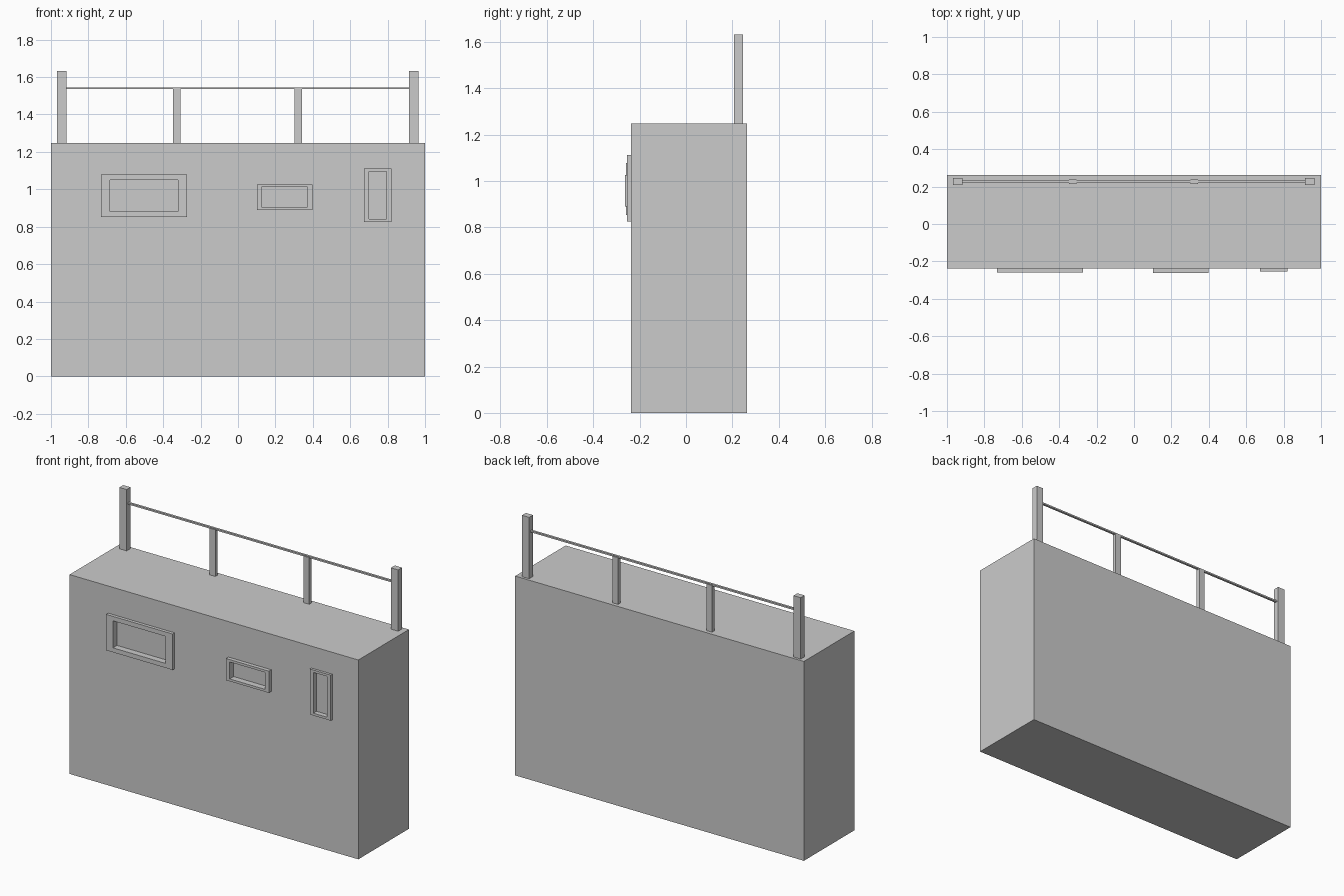
import bpy

if "Cube" in bpy.data.objects:
    bpy.data.objects.remove(bpy.data.objects["Cube"])

FRONT, BACK, TOP = -0.238, 0.262, 1.248


def box(name, x0, x1, y0, y1, z0, z1):
    bpy.ops.mesh.primitive_cube_add(
        size=1, location=((x0 + x1) / 2, (y0 + y1) / 2, (z0 + z1) / 2))
    ob = bpy.context.object
    ob.name = name
    ob.scale = (x1 - x0, y1 - y0, z1 - z0)
    bpy.ops.object.transform_apply(location=False, rotation=False, scale=True)
    return ob


def cut(ob, cutter):
    m = ob.modifiers.new("opening", 'BOOLEAN')
    m.operation = 'DIFFERENCE'
    m.solver = 'EXACT'
    m.object = cutter


# Main block
body = box("main_block", -1, 1, FRONT, BACK, 0, TOP)

# Raised frames with recessed panels: x0, x1, z0, z1, border x, border z, depth, recess
frames = {
    "wide_frame": (-0.733, -0.272, 0.853, 1.078, 0.048, 0.028, 0.02, 0.02),
    "small_frame": (0.101, 0.397, 0.890, 1.026, 0.025, 0.015, 0.024, 0.015),
    "tall_frame": (0.675, 0.820, 0.826, 1.111, 0.025, 0.015, 0.016, 0.015),
}
for name, (x0, x1, z0, z1, bx, bz, depth, recess) in frames.items():
    frame = box(name, x0, x1, FRONT - depth, FRONT, z0, z1)
    cutter = box(name + "_cutter", x0 + bx, x1 - bx, FRONT - 0.1,
                 FRONT + recess, z0 + bz, z1 - bz)
    cutter.hide_render = True
    cutter.hide_set(True)
    cut(frame, cutter)
    cut(body, cutter)

# Railing: end posts, middle posts and a thin rail
PY, RAIL_Z = 0.227, 1.54
for side, x in (("left", -0.942), ("right", 0.939)):
    box(side + "_end_post", x - 0.025, x + 0.025, PY - 0.019, PY + 0.019, TOP, 1.632)
for side, x in (("left", -0.328), ("right", 0.323)):
    box(side + "_middle_post", x - 0.02, x + 0.02, PY - 0.012, PY + 0.012, TOP, RAIL_Z)
box("top_rail", -0.917, 0.914, PY - 0.007, PY + 0.007, RAIL_Z - 0.005, RAIL_Z + 0.005)
